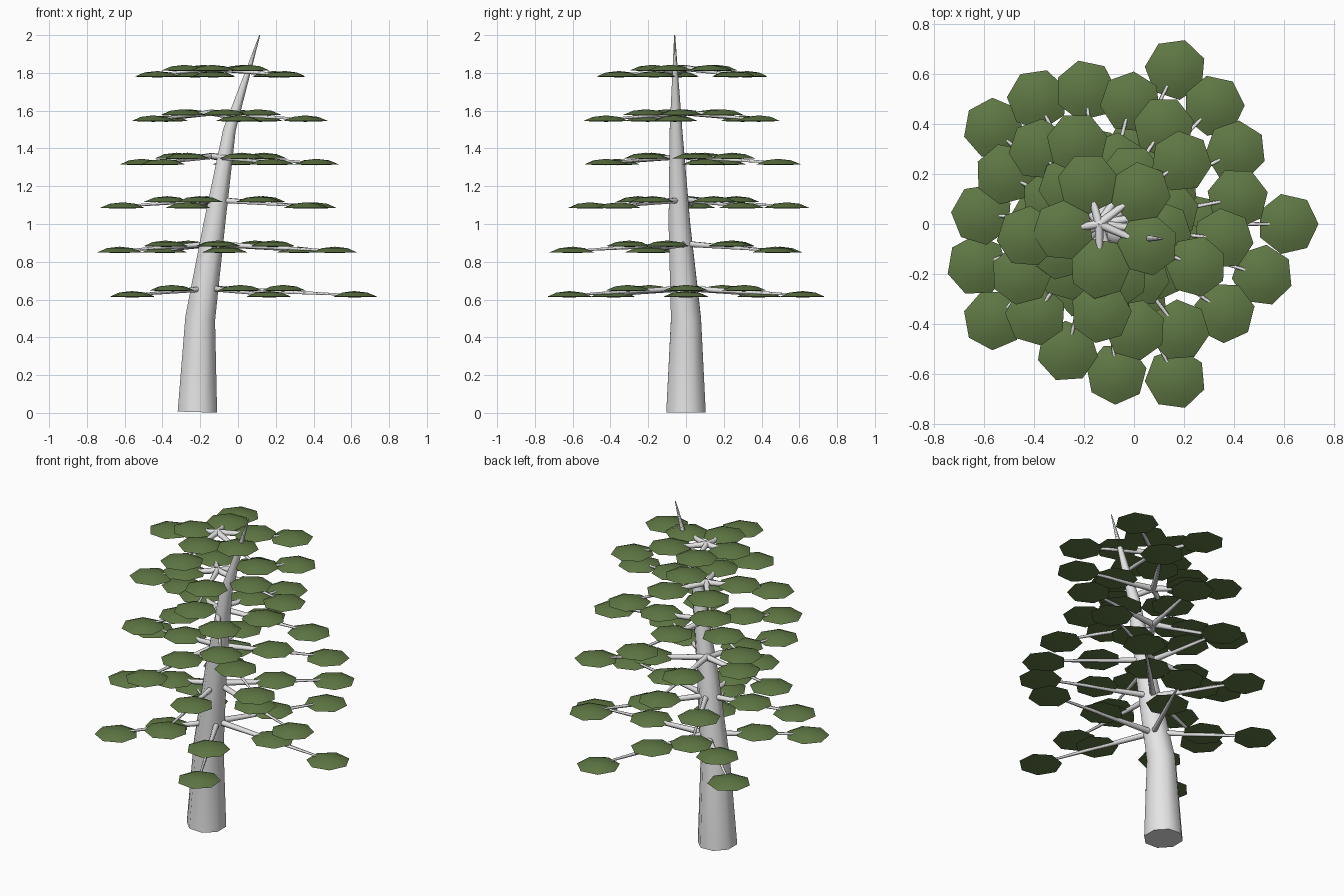
import bpy, bmesh, math
from mathutils import Vector

if "Cube" in bpy.data.objects:
    bpy.data.objects.remove(bpy.data.objects["Cube"])


def material(name, rgb):
    m = bpy.data.materials.new(name)
    m.diffuse_color = (*rgb, 1)
    m.use_nodes = True
    m.node_tree.nodes["Principled BSDF"].inputs["Base Color"].default_value = m.diffuse_color
    return m


BARK = material("pale_grey_bark", (0.78, 0.78, 0.78))
GREEN = material("foliage_green", (0.115, 0.185, 0.058))


def loft(bm, rings):
    """Bridge rings of points and cap both ends."""
    loops = [[bm.verts.new(p) for p in ring] for ring in rings]
    n = len(loops[0])
    for a, b in zip(loops, loops[1:]):
        for i in range(n):
            j = (i + 1) % n
            bm.faces.new((a[i], a[j], b[j], b[i]))
    bm.faces.new(loops[0][::-1])
    bm.faces.new(loops[-1])


def ring(center, radius, sides, u=Vector((1, 0, 0)), v=Vector((0, 1, 0)), turn=0.0):
    out = []
    for i in range(sides):
        a = turn + 2 * math.pi * i / sides
        out.append(center + radius * (u * math.cos(a) + v * math.sin(a)))
    return out


def finish(bm, name, mat, angle):
    bmesh.ops.recalc_face_normals(bm, faces=bm.faces)
    me = bpy.data.meshes.new(name)
    bm.to_mesh(me)
    bm.free()
    me.materials.append(mat)
    ob = bpy.data.objects.new(name, me)
    bpy.context.collection.objects.link(ob)
    bpy.ops.object.select_all(action='DESELECT')
    ob.select_set(True)
    bpy.context.view_layer.objects.active = ob
    bpy.ops.object.shade_smooth_by_angle(angle=math.radians(angle))
    return ob


def add_pad(bm, center, turn):
    """Seven-sided lens of foliage with a pointed top and shallow underside."""
    n = 7
    up = Vector((0, 0, 1))
    top = bm.verts.new(center + 0.022 * up)
    low = bm.verts.new(center - 0.012 * up)
    upper = [bm.verts.new(p) for p in ring(center + 0.014 * up, 0.07, n, turn=turn)]
    rim = [bm.verts.new(p) for p in ring(center - 0.008 * up, 0.123, n, turn=turn)]
    for i in range(n):
        j = (i + 1) % n
        bm.faces.new((top, upper[i], upper[j]))
        bm.faces.new((upper[i], rim[i], rim[j], upper[j]))
        bm.faces.new((low, rim[j], rim[i]))


# Leaning, tapering trunk: x, y, z, radius
bm = bmesh.new()
path = [(-0.215, 0, 0.004, 0.113), (-0.20, 0, 0.5, 0.086), (-0.125, -0.035, 1.0, 0.062),
        (-0.045, -0.053, 1.5, 0.036), (0.115, -0.06, 2.0, 0.003)]
rings = []
for x, y, z, r in path:
    lean = Vector((1, 0, -0.03 if z < 0.1 else -0.15)).normalized()
    rings.append(ring(Vector((x, y, z)), r, 8, u=lean, turn=math.pi / 8))
loft(bm, rings)
finish(bm, "trunk", BARK, 50)

# Six whorls of five branches, each whorl turned 20 degrees back
# Whorl: base height, tip circle centre x, tip circle radius
WHORLS = [(0.66, -0.035, 0.65), (0.895, -0.05, 0.60), (1.13, -0.06, 0.55),
          (1.36, -0.065, 0.49), (1.59, -0.07, 0.43), (1.825, -0.07, 0.36)]
wood, leaves = bmesh.new(), bmesh.new()
for level, (z, cx, radius) in enumerate(WHORLS):
    for k in range(5):
        a = math.radians(72 * k - 20 * level)
        root = Vector((-0.14, 0, z))
        tip = Vector((cx + radius * math.cos(a), radius * math.sin(a), z - 0.037))
        d = (tip - root).normalized()
        side = d.cross(Vector((0, 0, 1))).normalized()
        over = side.cross(d)
        loft(wood, [ring(root, 0.018, 6, side, over), ring(tip, 0.005, 6, side, over)])
        # foliage at the tip and halfway along
        add_pad(leaves, tip, a)
        add_pad(leaves, (root + tip) / 2 + Vector((0, 0, 0.014)), a)
finish(wood, "branches", BARK, 65)
finish(leaves, "foliage_pads", GREEN, 40)
